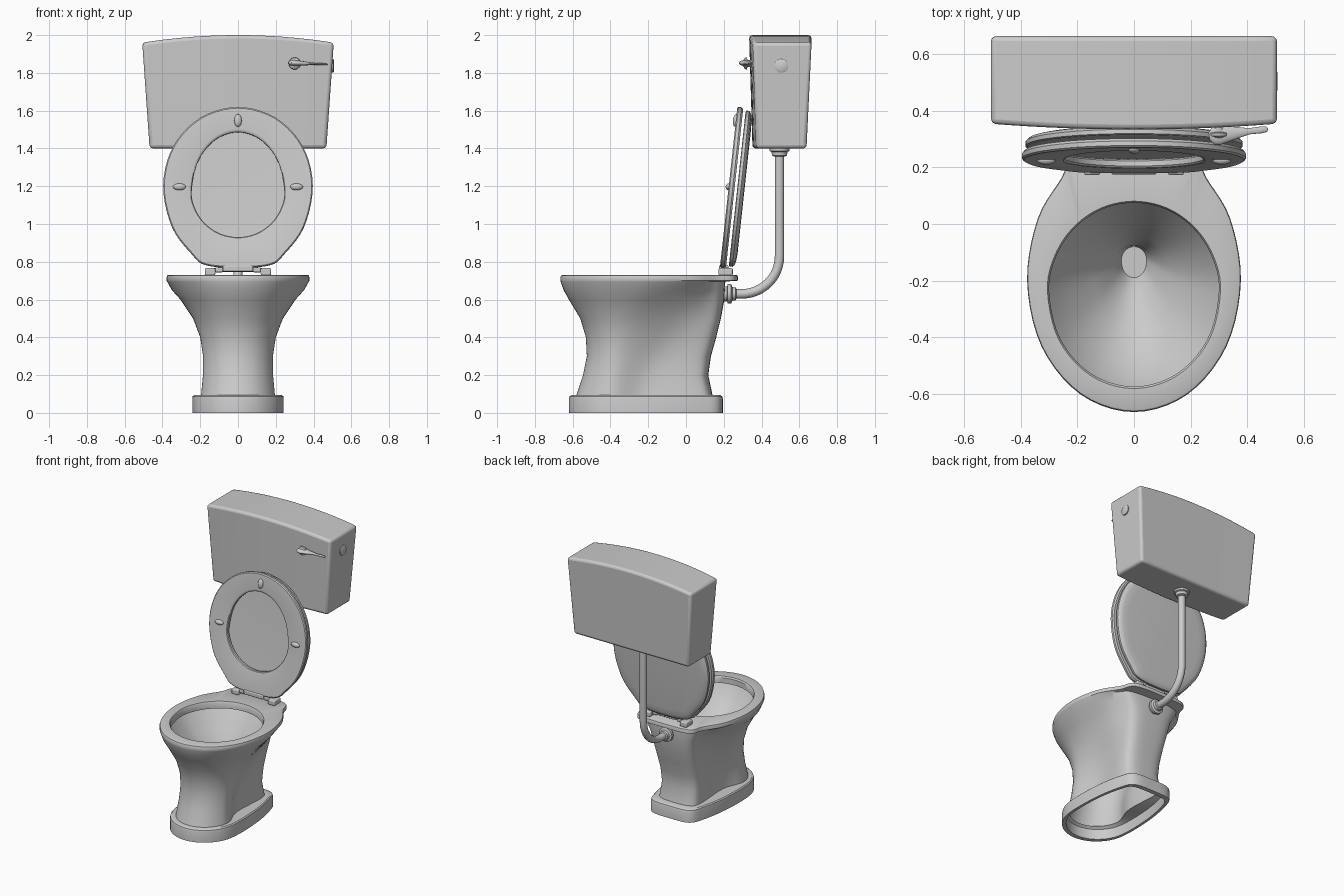
import bpy, bmesh, math
from mathutils import Vector, Matrix

cube = bpy.data.objects.get("Cube")
if cube:
    bpy.data.objects.remove(cube)

china = bpy.data.materials.new("grey_ceramic")
china.use_nodes = True
GREY = (0.6, 0.6, 0.6, 1)
china.diffuse_color = GREY
china.node_tree.nodes["Principled BSDF"].inputs["Base Color"].default_value = GREY


def finish(name, bm, matrix=Matrix(), bevel=0, angle=35):
    bmesh.ops.recalc_face_normals(bm, faces=bm.faces)
    mesh = bpy.data.meshes.new(name)
    bm.to_mesh(mesh)
    bm.free()
    mesh.materials.append(china)
    ob = bpy.data.objects.new(name, mesh)
    bpy.context.collection.objects.link(ob)
    ob.matrix_world = matrix
    if bevel:
        mod = ob.modifiers.new("soft_edges", 'BEVEL')
        mod.width, mod.segments, mod.limit_method = bevel, 3, 'ANGLE'
    bpy.ops.object.select_all(action='DESELECT')
    ob.select_set(True)
    bpy.context.view_layer.objects.active = ob
    bpy.ops.object.shade_smooth_by_angle(angle=math.radians(angle))
    return ob


def smooth_loop(half, steps=5):
    """Closed Catmull-Rom loop through a half outline mirrored in x."""
    pts = [Vector(p) for p in half]
    pts += [Vector((-p.x, p.y)) for p in pts[-2:0:-1]]
    n, out = len(pts), []
    for i in range(n):
        a, b, c, d = (pts[(i + k) % n] for k in (-1, 0, 1, 2))
        for s in range(steps):
            t = s / steps
            out.append(0.5 * (2 * b + (c - a) * t + (2 * a - 5 * b + 4 * c - d) * t * t
                              + (3 * b - a - 3 * c + d) * t ** 3))
    return out


def arc(w, mid, end, turns):
    return [(w * math.cos(t), mid + (end - mid) * math.sin(t)) for t in turns]


def outline(front, w1, y1, w2, y2, w3, y3, back, corner=0.75):
    """Elliptical front, shaped flank, squarish back."""
    nose = arc(w1, y1, front, [math.radians(a) for a in (90, 60, 30)])
    return smooth_loop(nose + [(w1, y1), (w2, y2), (w3, y3),
                               (corner * w3, back - 0.015), (0, back)])


def egg(front, w, mid, back):
    nose = arc(w, mid, front, [math.radians(a) for a in (90, 60, 30)])
    tail = arc(w, mid, back, [math.pi / 8 * k for k in range(5)])
    return smooth_loop(nose + tail)


def scaled(loop, s):
    c = sum(loop, Vector((0, 0))) / len(loop)
    return [c + (p - c) * s for p in loop]


def loft(name, rings, cap_start=False, cap_end=False, closed=False, **kw):
    """Skin a list of (z, loop) rings."""
    bm = bmesh.new()
    vs = [[bm.verts.new((p.x, p.y, z)) for p in loop] for z, loop in rings]
    pairs = list(zip(vs, vs[1:])) + ([(vs[-1], vs[0])] if closed else [])
    for r, q in pairs:
        for i in range(len(r)):
            j = (i + 1) % len(r)
            bm.faces.new((r[i], r[j], q[j], q[i]))
    if cap_start:
        bm.faces.new(vs[0])
    if cap_end:
        bm.faces.new(vs[-1])
    return finish(name, bm, **kw)


def lathe(name, profile, origin, axis, stretch=1, sides=24):
    """Turn (radius, height) pairs about an axis."""
    rings = [(h, [Vector((r * math.cos(a), r * math.sin(a) * stretch))
                  for a in (2 * math.pi * k / sides for k in range(sides))])
             for r, h in profile]
    turn = Vector(axis).to_track_quat('Z', 'Y').to_matrix().to_4x4()
    return loft(name, rings, True, True, matrix=Matrix.Translation(origin) @ turn)


def box(name, centre, size, bevel):
    bm = bmesh.new()
    bmesh.ops.create_cube(bm, size=1, matrix=Matrix.Diagonal((*size, 1)))
    return finish(name, bm, Matrix.Translation(centre), bevel)


# Pedestal: hollow foot, waisted body, flared rim, rear shelf, inner basin
foot = outline(-0.62, 0.24, -0.36, 0.235, -0.12, 0.2, 0.08, 0.195)
waist = outline(-0.58, 0.195, -0.38, 0.145, -0.22, 0.155, 0.05, 0.14)
rim = outline(-0.665, 0.378, -0.2, 0.34, 0.02, 0.255, 0.165, 0.275, 0.8)
mouth = egg(-0.575, 0.3, -0.24, 0.075)
body = [
    (0.09, scaled(waist, 0.97)), (0.075, scaled(foot, 0.92)), (0, scaled(foot, 0.92)),
    (0, foot), (0.075, foot), (0.088, scaled(foot, 0.99)), (0.095, scaled(foot, 0.96)),
    (0.095, waist),
    (0.2, outline(-0.545, 0.185, -0.37, 0.135, -0.2, 0.15, 0.03, 0.118)),
    (0.3, outline(-0.525, 0.185, -0.35, 0.145, -0.16, 0.155, 0.04, 0.132)),
    (0.4, outline(-0.53, 0.2, -0.33, 0.17, -0.12, 0.165, 0.06, 0.16)),
    (0.5, outline(-0.56, 0.238, -0.3, 0.215, -0.08, 0.18, 0.09, 0.185)),
    (0.6, outline(-0.62, 0.305, -0.25, 0.265, -0.03, 0.2, 0.11, 0.203)),
    (0.65, outline(-0.648, 0.35, -0.22, 0.305, 0, 0.225, 0.13, 0.206)),
    (0.695, outline(-0.664, 0.375, -0.2, 0.335, 0.02, 0.245, 0.14, 0.208)),
    (0.7, rim), (0.718, rim), (0.727, scaled(rim, 0.993)), (0.73, scaled(rim, 0.98)),
    (0.73, scaled(mouth, 1.02)), (0.72, mouth), (0.68, mouth),
    (0.675, scaled(mouth, 1.05)), (0.63, egg(-0.57, 0.285, -0.24, 0.06)),
    (0.55, egg(-0.51, 0.225, -0.23, 0.01)), (0.46, egg(-0.4, 0.14, -0.2, -0.04)),
    (0.38, egg(-0.25, 0.07, -0.15, -0.075)), (0.3, egg(-0.19, 0.045, -0.13, -0.08)),
]
loft("bowl_and_pedestal", body, cap_end=True)

# Seat and lid, modelled closed and swung up about the hinge line
raise_up = Matrix.Translation((0, 0.2, 0.755)) @ Matrix.Rotation(math.radians(-96.2), 4, 'X')
seat_edge = outline(-0.868, 0.396, -0.45, 0.35, -0.23, 0.245, -0.085, -0.012, 0.7)
hole = egg(-0.735, 0.245, -0.42, -0.175)
loft("seat_ring", [
    (-0.02, scaled(hole, 1.02)), (-0.022, scaled(hole, 1.05)),
    (-0.022, scaled(seat_edge, 0.985)), (-0.016, seat_edge), (0, seat_edge),
    (0.01, scaled(seat_edge, 0.98)), (0.01, scaled(hole, 1.03)),
    (0.004, hole), (-0.014, hole)], closed=True, matrix=raise_up)
lid_edge = scaled(seat_edge, 0.97)
loft("lid", [
    (0.03, scaled(lid_edge, 0.58)), (0.026, scaled(lid_edge, 0.85)),
    (0.024, scaled(lid_edge, 0.98)), (0.028, lid_edge), (0.043, lid_edge),
    (0.054, scaled(lid_edge, 0.97)), (0.06, scaled(lid_edge, 0.91)),
    (0.063, scaled(lid_edge, 0.8))], True, True, matrix=raise_up)

# Seat bumpers
for name, x, y, rx, ry in (("left", 0.31, -0.442, 0.034, 0.018),
                           ("right", -0.31, -0.442, 0.034, 0.018),
                           ("top", 0, -0.795, 0.02, 0.034)):
    bm = bmesh.new()
    bmesh.ops.create_uvsphere(bm, u_segments=20, v_segments=10, radius=1,
                              matrix=Matrix.Translation((x, y, -0.022))
                              @ Matrix.Diagonal((rx, ry, 0.016, 1)))
    finish("seat_bumper_" + name, bm, raise_up, angle=60)

# Hinges
for side, s in (("left", 1), ("right", -1)):
    box("hinge_block_" + side, (0.148 * s, 0.21, 0.747), (0.056, 0.075, 0.038), 0.008)
    box("hinge_knuckle_" + side, (0.1 * s, 0.205, 0.757), (0.04, 0.04, 0.026), 0.006)
box("hinge_bar", (0, 0.2, 0.765), (0.16, 0.05, 0.034), 0.008)
lathe("hinge_pin", [(0.01, -0.15), (0.01, 0.15)], (0, 0.205, 0.757), (1, 0, 0))

# Cistern: tapered, arched top and gently bowed front
bm = bmesh.new()
N = 16
cols = []
for i in range(N + 1):
    u = 2 * i / N - 1
    bow = 0.02 * u * u
    cols.append([bm.verts.new(p) for p in (
        (0.468 * u, 0.352 + bow, 1.4), (0.468 * u, 0.638, 1.4),
        (0.507 * u, 0.665, 2 - 0.04 * u * u), (0.507 * u, 0.334 + bow, 2 - 0.04 * u * u))])
for a, b in zip(cols, cols[1:]):
    for k in range(4):
        bm.faces.new((a[k], a[(k + 1) % 4], b[(k + 1) % 4], b[k]))
bm.faces.new(cols[0])
bm.faces.new(cols[-1])
finish("cistern", bm, bevel=0.018)

# Flush lever and side button
lathe("lever_hub", [(0.018, 0), (0.018, 0.02), (0.032, 0.024), (0.03, 0.034), (0.012, 0.045)],
      (0.3, 0.346, 1.85), (0, -1, 0))
lathe("lever_arm", [(0.012, -0.035), (0.032, -0.02), (0.036, 0), (0.028, 0.035), (0.018, 0.075),
                    (0.011, 0.11), (0.012, 0.15), (0.01, 0.17), (0.004, 0.175)],
      (0.3, 0.315, 1.852), (1, 0.12, -0.04), stretch=0.45)
lathe("side_button", [(0.036, -0.02), (0.036, 0.007), (0.03, 0.011)],
      (0.497, 0.505, 1.837), (1, 0, 0))

# Flush pipe with a swept elbow
curve = bpy.data.curves.new("flush_pipe", 'CURVE')
curve.dimensions = '3D'
curve.bevel_depth, curve.bevel_resolution, curve.use_fill_caps = 0.025, 4, True
R = 0.2
path = [(0.495, 1.4)] + [(0.295 + R * math.cos(t), 0.83 - R * math.sin(t))
                         for t in (math.pi / 2 * k / 12 for k in range(13))] + [(0.2, 0.63)]
spline = curve.splines.new('POLY')
spline.points.add(len(path) - 1)
for point, (y, z) in zip(spline.points, path):
    point.co = (0, y, z, 1)
spline.use_smooth = True
curve.materials.append(china)
bpy.context.collection.objects.link(bpy.data.objects.new("flush_pipe", curve))

# Pipe collars
lathe("upper_collar", [(0.052, 0), (0.052, 0.016), (0.042, 0.02), (0.04, 0.04), (0.026, 0.045)],
      (0, 0.495, 1.402), (0, 0, -1))
lathe("lower_collar", [(0.04, -0.02), (0.04, 0.015), (0.052, 0.018), (0.052, 0.036),
                       (0.036, 0.042), (0.034, 0.06), (0.026, 0.064)],
      (0, 0.203, 0.63), (0, 1, 0))
